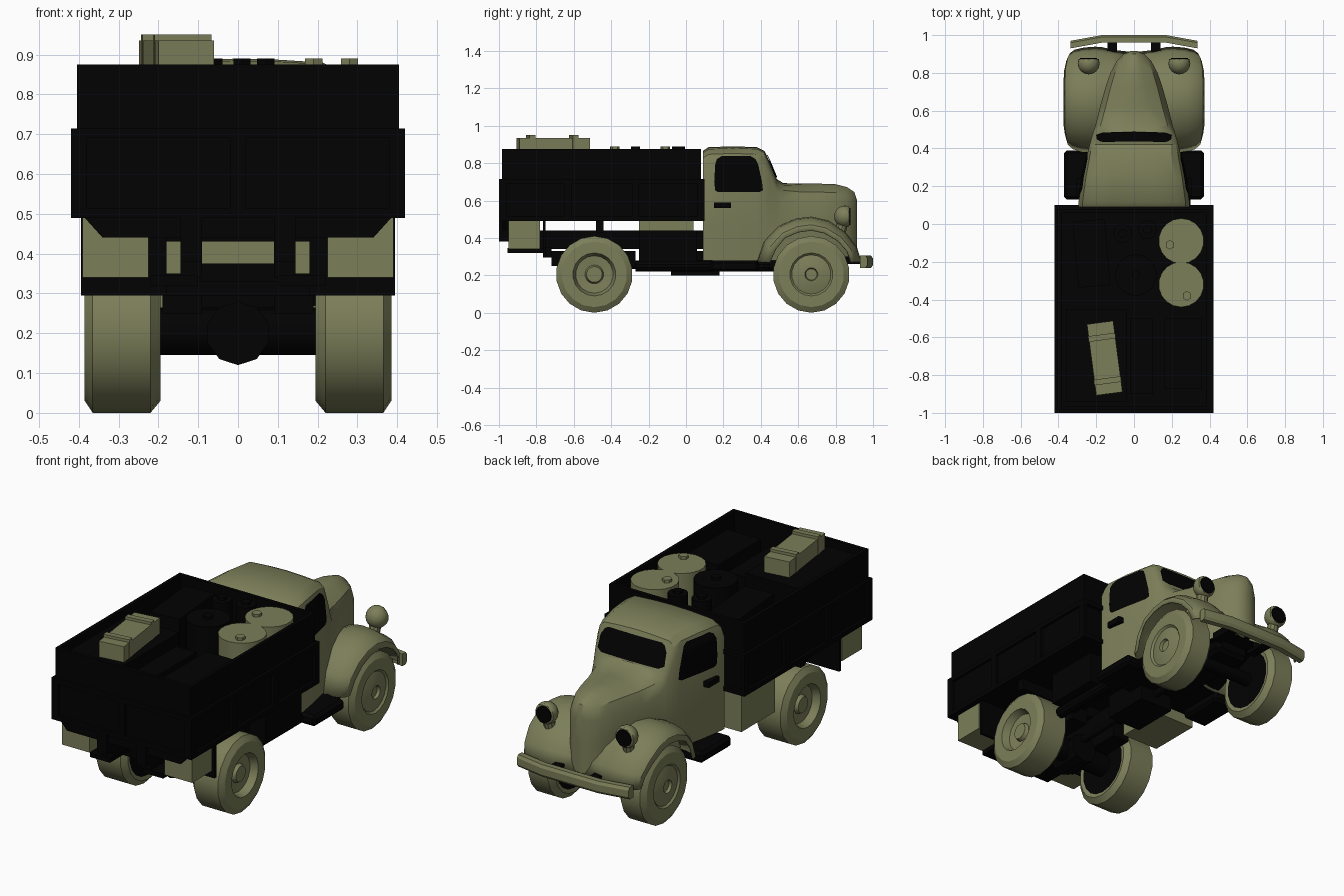
import bpy, bmesh, math
from mathutils import Vector, Matrix
from mathutils.bvhtree import BVHTree

if "Cube" in bpy.data.objects:
    bpy.data.objects.remove(bpy.data.objects["Cube"], do_unlink=True)
for o in bpy.context.scene.objects:
    o.select_set(False)


def material(name, rgb):
    m = bpy.data.materials.new(name)
    m.use_nodes = True
    m.diffuse_color = (*rgb, 1)
    b = m.node_tree.nodes["Principled BSDF"]
    b.inputs["Base Color"].default_value = (*rgb, 1)
    b.inputs["Roughness"].default_value = 0.8
    return m


GREEN = material("olive_green", (0.2, 0.21, 0.1))
BLACK = material("dark_black", (0.0005, 0.0005, 0.0005))


def finish(name, bm, mats, smooth=True, recalc=True):
    if recalc:
        bmesh.ops.recalc_face_normals(bm, faces=bm.faces)
    me = bpy.data.meshes.new(name)
    bm.to_mesh(me)
    bm.free()
    for m in mats:
        me.materials.append(m)
    ob = bpy.data.objects.new(name, me)
    bpy.context.collection.objects.link(ob)
    if smooth:
        bpy.context.view_layer.objects.active = ob
        ob.select_set(True)
        bpy.ops.object.shade_smooth_by_angle(angle=math.radians(32))
        ob.select_set(False)
    return ob


def box(name, x, y, z, mat=BLACK, rot=0, bevel=0):
    bm = bmesh.new()
    bmesh.ops.create_cube(bm, size=1)
    for v in bm.verts:
        v.co = Vector([v.co[i] * (r[1] - r[0]) for i, r in enumerate((x, y, z))])
    if bevel:
        bmesh.ops.bevel(bm, geom=bm.edges[:], offset=bevel, segments=1, affect='EDGES')
    mid = [(r[0] + r[1]) / 2 for r in (x, y, z)]
    bm.transform(Matrix.Translation(mid) @ Matrix.Rotation(math.radians(rot), 4, 'Z'))
    return finish(name, bm, [mat], False)


def pair(name, x, y, z, mat=BLACK, bevel=0):
    for s in (1, -1):
        box(name, sorted((s * x[0], s * x[1])), y, z, mat, 0, bevel)


def cyl(name, a, b, r, mat=BLACK, n=16):
    a, b = Vector(a), Vector(b)
    bm = bmesh.new()
    bmesh.ops.create_cone(bm, cap_ends=True, segments=n, radius1=r, radius2=r, depth=(b - a).length)
    bm.transform(Matrix.Translation((a + b) / 2) @ (b - a).to_track_quat('Z', 'Y').to_matrix().to_4x4())
    return finish(name, bm, [mat])


def skin(rows, caps=False):
    bm = bmesh.new()
    vs = [[bm.verts.new(p) for p in r] for r in rows]
    for a, b in zip(vs, vs[1:]):
        for i in range(len(a) - 1):
            bm.faces.new((a[i], a[i + 1], b[i + 1], b[i]))
        if caps:
            bm.faces.new((a[-1], a[0], b[0], b[-1]))
    if caps:
        bm.faces.new(vs[0])
        bm.faces.new(vs[-1])
    return bm


# Cab and hood: stations of y, half width, top z, shoulder radius, shoulder drop
stations = [(0.09, 0.295, 0.865, 0.07, 0.08), (0.12, 0.293, 0.885, 0.07, 0.08),
            (0.25, 0.272, 0.89, 0.06, 0.08), (0.38, 0.245, 0.885, 0.05, 0.08),
            (0.42, 0.235, 0.865, 0.04, 0.07), (0.45, 0.227, 0.80, 0.04, 0.06),
            (0.485, 0.217, 0.715, 0.06, 0.06), (0.52, 0.205, 0.693, 0.09, 0.08),
            (0.62, 0.18, 0.69, 0.10, 0.10), (0.72, 0.152, 0.69, 0.09, 0.10),
            (0.80, 0.125, 0.687, 0.08, 0.10), (0.86, 0.093, 0.672, 0.06, 0.09),
            (0.90, 0.055, 0.645, 0.035, 0.07), (0.915, 0.02, 0.60, 0.01, 0.02)]
rows = []
for y, w, zt, r, h in stations:
    half = [(w, 0.28), (w, 0.45), (w, zt - 0.01 - h), (w - 0.3 * r, zt - 0.01 - 0.35 * h),
            (w - r, zt - 0.01), (0.5 * (w - r), zt - 0.003)]
    rows.append([(x, y, z) for x, z in half] + [(0, y, zt)] + [(-x, y, z) for x, z in reversed(half)])
bm = skin(rows, True)
bmesh.ops.recalc_face_normals(bm, faces=bm.faces)
for f in bm.faces:
    f.material_index = int(f.normal.z < -0.9)
tree = BVHTree.FromBMesh(bm)
finish("cab_and_hood", bm, [GREEN, BLACK])


# Windows: plates laid on the cab, rows of z and horizontal limits
def window(name, limits, direction):
    d = Vector(direction)
    pts = []
    for (z0, a0, b0), (z1, a1, b1) in zip(limits, limits[1:]):
        for k in range(4):
            t = k / 4
            pts.append((z0 + (z1 - z0) * t, a0 + (a1 - a0) * t, b0 + (b1 - b0) * t))
    pts.append(limits[-1])
    grid = []
    for z, a, b in pts:
        row = []
        for i in range(17):
            u = a + (b - a) * i / 16
            start = Vector((u, 0, z)) if d.y else Vector((0, u, z))
            hit, normal, _, _ = tree.ray_cast(start + d * 2, -d)
            row.append(hit + normal * 0.006)
        grid.append(row)
    bm = skin(grid)
    bm.normal_update()
    if sum((f.normal.dot(d) for f in bm.faces)) < 0:
        bmesh.ops.reverse_faces(bm, faces=bm.faces[:])
    finish(name, bm, [BLACK], True, False)


window("windscreen", [(0.72, -0.17, 0.17), (0.735, -0.2, 0.2), (0.80, -0.195, 0.195),
                      (0.83, -0.18, 0.18), (0.84, -0.16, 0.16)], (0, 1, 0))
for s in (1, -1):
    window("side_window", [(0.645, 0.17, 0.39), (0.655, 0.155, 0.41), (0.70, 0.15, 0.405),
                           (0.79, 0.155, 0.385), (0.82, 0.165, 0.37), (0.835, 0.19, 0.345)], (s, 0, 0))
pair("door_handle", (0.27, 0.305), (0.15, 0.24), (0.56, 0.59))

# Front fenders: outer crest and wheel-opening lip, swept with a domed section
outer = [(0.38, 0.27), (0.42, 0.38), (0.50, 0.46), (0.59, 0.50), (0.67, 0.51),
         (0.76, 0.49), (0.85, 0.43), (0.91, 0.35), (0.935, 0.27)]
lip = [(0.45, 0.27), (0.48, 0.34), (0.53, 0.40), (0.60, 0.43), (0.67, 0.44),
       (0.74, 0.425), (0.81, 0.385), (0.86, 0.33), (0.88, 0.27)]
spread = [0.96, 0.98, 1, 1, 1, 1, 0.99, 0.96, 0.93]
for s in (1, -1):
    rows = []
    for (oy, oz), (ly, lz), k in zip(outer, lip, spread):
        rows.append([(s * x * k, oy + (ly - oy) * t, oz + (lz - oz) * t) for x, t in
                     ((0.02, 0.5), (0.12, 0.3), (0.18, 0.05), (0.22, 0), (0.285, 0.08),
                      (0.335, 0.28), (0.362, 0.6), (0.37, 1))])
    ob = finish("front_fender", skin(rows), [GREEN])
    mod = ob.modifiers.new("thickness", 'SOLIDIFY')
    mod.thickness = 0.008
    mod.offset = 0

# Headlamps: round-backed pods with a dark flat lens
for s in (1, -1):
    bm = bmesh.new()
    bmesh.ops.create_uvsphere(bm, u_segments=16, v_segments=10, radius=0.058)
    for v in bm.verts:
        v.co.y = min(v.co.y, 0.024)
    bm.transform(Matrix.Translation((s * 0.24, 0.85, 0.515)))
    finish("headlamp", bm, [GREEN])
    cyl("headlamp_lens", (s * 0.24, 0.87, 0.515), (s * 0.24, 0.88, 0.515), 0.045)
    cyl("headlamp_stalk", (s * 0.235, 0.82, 0.41), (s * 0.24, 0.84, 0.49), 0.03, GREEN, 10)

# Bumper
rows = []
for x, y in ((-0.335, 0.965), (-0.17, 0.995), (0.17, 0.995), (0.335, 0.965)):
    rows.append([(x, y - 0.035, 0.24), (x, y - 0.005, 0.24), (x, y + 0.005, 0.255),
                 (x, y + 0.005, 0.29), (x, y - 0.005, 0.305), (x, y - 0.035, 0.305)])
finish("bumper", skin(rows, True), [GREEN])
pair("bumper_bracket", (0.09, 0.14), (0.80, 0.97), (0.26, 0.3))

# Wheels: turned profiles of x and radius, starting at the dark inner face
rear = [(0.2, 0), (0.2, 0.155), (0.195, 0.175), (0.22, 0.205), (0.365, 0.205), (0.385, 0.175),
        (0.385, 0.115), (0.345, 0.1), (0.34, 0.05), (0.36, 0.042), (0.36, 0)]
front = [(0.2, 0), (0.2, 0.155), (0.195, 0.175), (0.22, 0.205), (0.335, 0.205), (0.355, 0.175),
         (0.355, 0.115), (0.345, 0.105), (0.36, 0.05), (0.36, 0.035), (0.345, 0.03), (0.345, 0)]
for name, prof, cy in (("rear_wheel", rear, -0.49), ("front_wheel", front, 0.67)):
    for s in (1, -1):
        bm = bmesh.new()
        vs = [bm.verts.new((x, 0, -r)) for x, r in prof]
        es = [bm.edges.new(e) for e in zip(vs, vs[1:])]
        bmesh.ops.spin(bm, geom=vs + es, cent=(0, 0, 0), axis=(1, 0, 0), angle=math.tau, steps=18)
        bmesh.ops.remove_doubles(bm, verts=bm.verts, dist=0.0005)
        for f in bm.faces:
            c = f.calc_center_median()
            f.material_index = int(c.x < 0.21 and c.yz.length < 0.16)
        for v in bm.verts:
            v.co = (v.co.x * s, v.co.y + cy, v.co.z + 0.205)
        finish(name, bm, [GREEN, BLACK])

# Axles, drive line and engine underside
cyl("rear_axle", (-0.2, -0.49, 0.205), (0.2, -0.49, 0.205), 0.06)
cyl("differential", (0, -0.58, 0.2), (0, -0.4, 0.2), 0.08, BLACK, 10)
cyl("front_axle", (-0.2, 0.67, 0.205), (0.2, 0.67, 0.205), 0.035)
cyl("drive_shaft", (0, -0.42, 0.25), (0, 0.35, 0.27), 0.02)
box("engine_sump", (-0.1, 0.1), (0.3, 0.8), (0.22, 0.3), bevel=0.02)

# Chassis
pair("chassis_rail", (0.09, 0.145), (-0.95, 0.7), (0.34, 0.44))
box("rear_crossmember", (-0.145, 0.145), (-0.8, -0.72), (0.33, 0.375))
box("rear_lower_beam", (-0.2, 0.2), (-0.76, -0.72), (0.295, 0.35))
pair("leaf_spring", (0.09, 0.19), (-0.72, -0.27), (0.25, 0.33))
box("bed_crossbeam", (-0.38, 0.38), (-0.48, -0.44), (0.43, 0.5))
pair("mudflap", (0.18, 0.395), (-0.765, -0.75), (0.295, 0.5))
pair("rear_locker", (0.225, 0.39), (-0.95, -0.78), (0.34, 0.5), GREEN)
pair("locker_bracket", (0.1, 0.22), (-0.955, -0.75), (0.32, 0.345))
box("side_tank", (-0.36, -0.14), (-0.25, 0.04), (0.26, 0.5), GREEN)
box("battery_box", (0.19, 0.34), (-0.25, 0.06), (0.27, 0.44))
cyl("exhaust", (0.27, -0.27, 0.25), (0.27, 0.45, 0.25), 0.03, BLACK, 10)
pair("running_board", (0.22, 0.37), (0.13, 0.39), (0.22, 0.28), bevel=0.015)
box("gearbox_guard", (-0.1, 0.1), (-0.08, 0.18), (0.2, 0.33))

# Tail plate with cut corners
rows = [[(-0.39, y, 0.5), (-0.385, y, 0.49), (-0.34, y, 0.44), (0.34, y, 0.44),
         (0.385, y, 0.49), (0.39, y, 0.5)] for y in (-0.98, -0.96)]
finish("tail_plate", skin(rows, True), [BLACK], False)
pair("tail_post", (0.09, 0.145), (-1.0, -0.95), (0.38, 0.49))

# Cargo bed: floor, walls, and framed lower panels
box("bed_floor", (-0.4, 0.4), (-0.98, 0.08), (0.49, 0.52))
pair("bed_side", (0.385, 0.405), (-0.985, 0.08), (0.49, 0.875))
for y in (-0.985, 0.06):
    box("bed_end", (-0.4, 0.4), (y, y + 0.02), (0.49, 0.875))
for z in (0.49, 0.69):
    pair("side_trim", (0.4, 0.42), (-1.0, 0.1), (z, z + 0.025))
    box("tail_trim", (-0.42, 0.42), (-1.0, -0.98), (z, z + 0.025))
    box("head_trim", (-0.42, 0.42), (0.07, 0.1), (z, z + 0.025))
for y in (-1.0, -0.65, -0.29, 0.06):
    pair("side_stake", (0.4, 0.42), (y, y + 0.04), (0.49, 0.715))
for x in (-0.42, -0.02, 0.38):
    box("tail_stake", (x, x + 0.04), (-1.0, -0.98), (0.49, 0.715))

# Drums and bottles with caps: x, y, radius, cap x, cap y, colour
for x, y, r, cx, cy, m in ((0.25, -0.09, 0.12, 0.19, -0.11, GREEN), (0.25, -0.32, 0.12, 0.28, -0.38, GREEN),
                           (0.01, -0.27, 0.11, 0.01, -0.27, BLACK), (-0.06, -0.05, 0.05, -0.06, -0.05, BLACK),
                           (0.07, -0.03, 0.05, 0.07, -0.03, BLACK)):
    cyl("drum", (x, y, 0.52), (x, y, 0.875), r, m, 18)
    cyl("drum_cap", (cx, cy, 0.87), (cx, cy, 0.89), 0.025, m, 6)

# Dark crates and the strapped green crate on top
box("long_crate", (-0.31, -0.14), (-0.33, 0.02), (0.52, 0.85), rot=5)
box("corner_crate", (0.16, 0.36), (-0.87, -0.5), (0.52, 0.82))
box("middle_crate", (-0.02, 0.1), (-0.9, -0.5), (0.52, 0.8))
box("base_crate", (-0.36, -0.04), (-0.94, -0.45), (0.52, 0.85))
box("green_crate", (-0.225, -0.085), (-0.9, -0.52), (0.84, 0.935), GREEN, 7.5)
for x, y in ((-0.17, -0.6), (-0.14, -0.83)):
    box("crate_strap", (x - 0.072, x + 0.072), (y - 0.015, y + 0.015), (0.84, 0.95), GREEN, 7.5)
